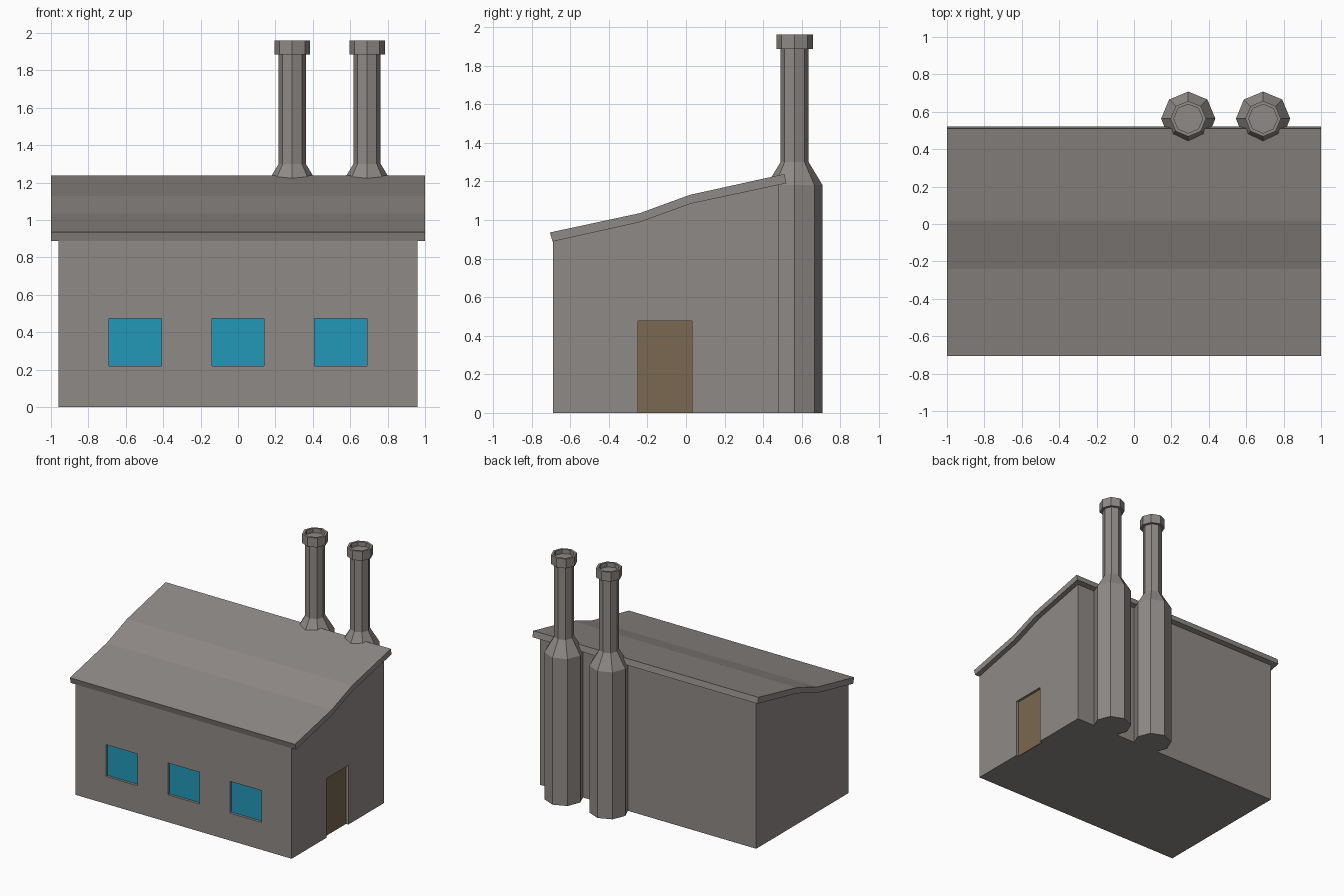
import bpy
import bmesh
from math import cos, sin, pi

if "Cube" in bpy.data.objects:
    bpy.data.objects.remove(bpy.data.objects["Cube"])


def material(name, rgb):
    mat = bpy.data.materials.new(name)
    mat.use_nodes = True
    mat.diffuse_color = (*rgb, 1)
    mat.node_tree.nodes["Principled BSDF"].inputs["Base Color"].default_value = (*rgb, 1)
    return mat


GREY = material("warm_grey", (0.275, 0.255, 0.24))
BLUE = material("window_blue", (0.016, 0.315, 0.48))
BROWN = material("door_brown", (0.195, 0.138, 0.08))


def finish(name, bm, mat):
    bmesh.ops.recalc_face_normals(bm, faces=bm.faces)
    mesh = bpy.data.meshes.new(name)
    bm.to_mesh(mesh)
    bm.free()
    mesh.materials.append(mat)
    obj = bpy.data.objects.new(name, mesh)
    bpy.context.collection.objects.link(obj)
    return obj


def extrude_profile(name, profile, half_width, mat):
    """Sweep a (y, z) outline along x."""
    bm = bmesh.new()
    ends = [[bm.verts.new((x, y, z)) for y, z in profile] for x in (-half_width, half_width)]
    for ring in ends:
        bm.faces.new(ring)
    for i in range(len(profile)):
        j = (i + 1) % len(profile)
        bm.faces.new((ends[0][i], ends[0][j], ends[1][j], ends[1][i]))
    return finish(name, bm, mat)


def box(name, low, high, mat):
    bm = bmesh.new()
    bmesh.ops.create_cube(bm, size=1)
    for v in bm.verts:
        v.co = [high[i] if v.co[i] > 0 else low[i] for i in range(3)]
    return finish(name, bm, mat)


def lathe(name, profile, centre, mat, sides=8):
    """Revolve a (radius, z) profile into a closed faceted column."""
    bm = bmesh.new()
    rings = [[bm.verts.new((centre[0] + r * cos(2 * pi * k / sides),
                            centre[1] + r * sin(2 * pi * k / sides), z))
              for k in range(sides)] for r, z in profile]
    for a, b in zip(rings, rings[1:]):
        for k in range(sides):
            n = (k + 1) % sides
            bm.faces.new((a[k], a[n], b[n], b[k]))
    bm.faces.new(rings[0])
    bm.faces.new(rings[-1])
    return finish(name, bm, mat)


# Walls, following the underside of the roof
FRONT, BACK, SIDE = -0.69, 0.48, 0.96
DEPTH = 0.025
walls = extrude_profile("walls", [(FRONT, 0), (BACK, 0), (BACK, 1.185), (0.02, 1.085),
                                  (-0.24, 0.99), (FRONT, 0.895)], SIDE, GREY)

# Bent sloping roof slab
extrude_profile("roof", [(-0.705, 0.935), (-0.24, 1.035), (0.02, 1.13), (0.51, 1.238),
                         (0.52, 1.19), (0.02, 1.083), (-0.24, 0.988), (-0.692, 0.888)], 1.0, GREY)

# Recessed windows and door
cutters = []
for label, x in (("right", -0.55), ("middle", 0), ("left", 0.55)):
    cutters.append(box("window_cutter", (x - 0.14, FRONT - 0.1, 0.22),
                       (x + 0.14, FRONT + DEPTH, 0.475), GREY))
    box("window_" + label, (x - 0.14, FRONT + DEPTH - 0.005, 0.22),
        (x + 0.14, FRONT + DEPTH + 0.003, 0.475), BLUE)
cutters.append(box("door_cutter", (SIDE - DEPTH, -0.25, -0.1), (SIDE + 0.1, 0.03, 0.475), GREY))
box("door", (SIDE - DEPTH - 0.003, -0.25, 0), (SIDE - DEPTH + 0.005, 0.03, 0.475), BROWN)

bpy.context.view_layer.objects.active = walls
for cutter in cutters:
    cutter.hide_render = True
    cut = walls.modifiers.new("opening", "BOOLEAN")
    cut.operation = "DIFFERENCE"
    cut.solver = "EXACT"
    cut.object = cutter
    bpy.ops.object.modifier_apply(modifier=cut.name)
    bpy.data.objects.remove(cutter)

# Two octagonal chimneys with flared bases and hollow caps
CHIMNEY = [(0.145, 0), (0.145, 1.18), (0.073, 1.3), (0.073, 1.885), (0.095, 1.885),
           (0.095, 1.96), (0.077, 1.96), (0.077, 1.925)]
for label, x in (("inner", 0.29), ("outer", 0.69)):
    lathe("chimney_" + label, CHIMNEY, (x, 0.563), GREY)
